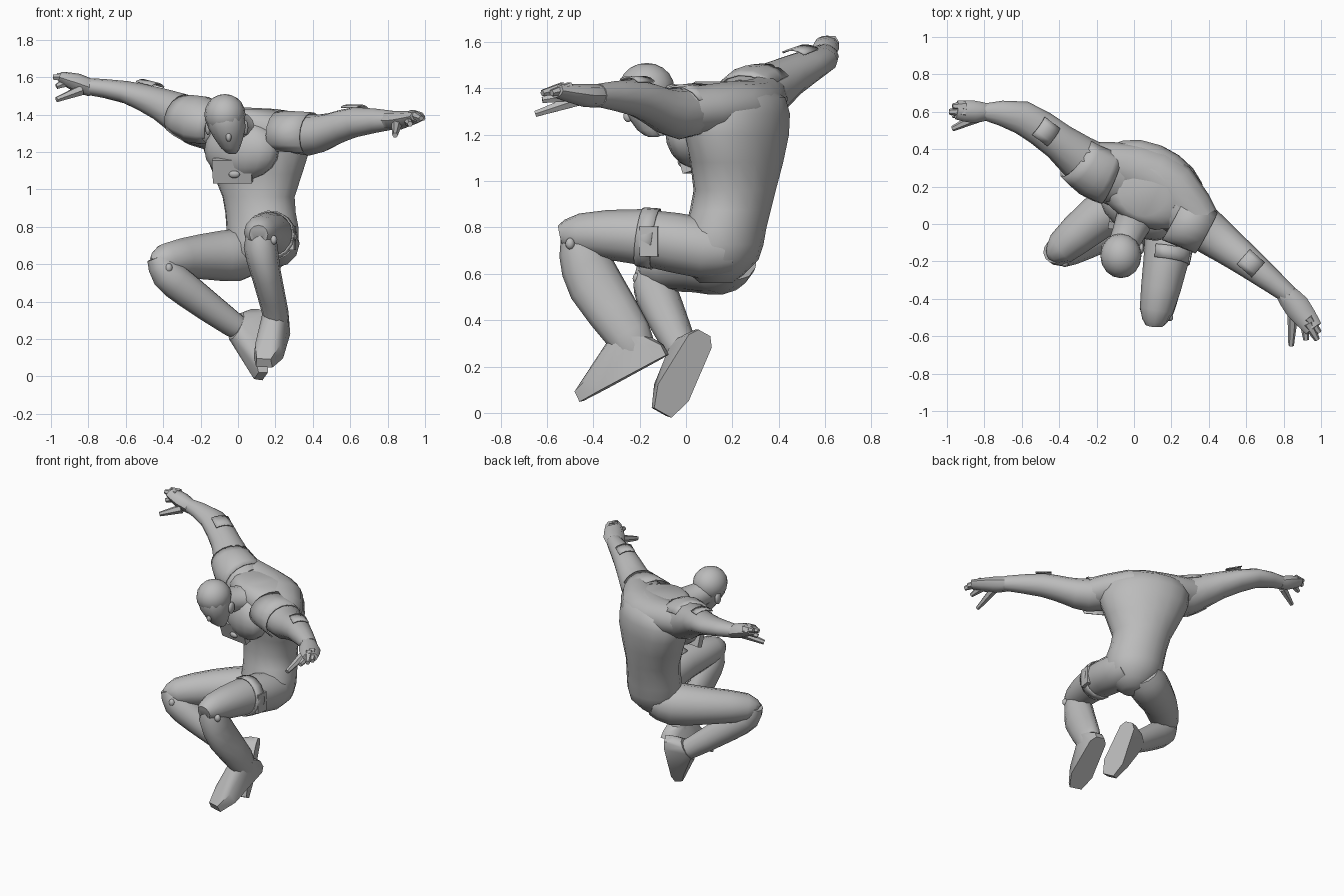
import bpy, bmesh
from math import sin, cos, radians, tau
from mathutils import Vector, Matrix

cube = bpy.data.objects.get("Cube")
if cube:
    bpy.data.objects.remove(cube, do_unlink=True)

grey = bpy.data.materials.new("plain grey")
grey.use_nodes = True
COLOUR = (.5, .5, .5, 1)
grey.diffuse_color = COLOUR
grey.node_tree.nodes["Principled BSDF"].inputs["Base Color"].default_value = COLOUR

UP = Vector((0, 0, 1))
FRONT = Vector((0, -1, 0))
FORWARD = Vector((-.5, -.9, 0)).normalized()   # the way the chest points
SIDE = FORWARD.cross(UP) * -1                  # the figure's own left


def finish(name, bm, angle=45, thickness=0):
    """Turn a bmesh into a shaded grey object, thickened if it is an open shell."""
    bmesh.ops.recalc_face_normals(bm, faces=bm.faces)
    mesh = bpy.data.meshes.new(name)
    bm.to_mesh(mesh)
    bm.free()
    part = bpy.data.objects.new(name, mesh)
    bpy.context.collection.objects.link(part)
    mesh.materials.append(grey)
    if thickness:
        solidify = part.modifiers.new("cloth", "SOLIDIFY")
        solidify.thickness = thickness
        solidify.offset = 0
    bpy.ops.object.select_all(action="DESELECT")
    part.select_set(True)
    bpy.context.view_layer.objects.active = part
    bpy.ops.object.shade_smooth_by_angle(angle=radians(angle))


def flowing(stations):
    """Add a smoothly interpolated station midway between each given pair."""
    full = [Vector(s if len(s) == 5 else (*s, s[-1])) for s in stations]
    result = [full[0]]
    for i in range(len(full) - 1):
        before, start, end = full[max(i - 1, 0)], full[i], full[i + 1]
        after = full[min(i + 2, len(full) - 1)]
        middle = (start + end) / 2 + (start + end - before - after) / 16
        result += [middle, end]
    return result


def loft(name, stations, ref=UP, sides=12, flat=False, arc=None):
    """Skin rings (x, y, z, width, height) along a path; arc leaves an open shell."""
    bm = bmesh.new()
    stations = flowing(stations)
    points = [s.to_3d() if len(s) == 3 else Vector(s[:3]) for s in stations]
    start, end = arc or (0, 360)
    rings = []
    for i, station in enumerate(stations):
        along = points[min(i + 1, len(points) - 1)] - points[max(i - 1, 0)]
        along = UP if flat else along.normalized()
        tall = (ref - along * ref.dot(along)).normalized() * station[4]
        wide = along.cross(tall).normalized() * station[3]
        ring = []
        for k in range(sides + 1 if arc else sides):
            turn = radians(start + (end - start) * k / sides)
            ring.append(bm.verts.new(points[i] + wide * cos(turn) + tall * sin(turn)))
        rings.append(ring)
    for ring, following in zip(rings, rings[1:]):
        for k in range(sides):
            j = (k + 1) % len(ring)
            bm.faces.new((ring[k], ring[j], following[j], following[k]))
    if not arc:
        bm.faces.new(rings[0])
        bm.faces.new(rings[-1])
    finish(name, bm, thickness=.008 if arc else 0)


def place(name, bm, centre, size, axes, angle):
    bmesh.ops.scale(bm, vec=size, verts=bm.verts)
    bmesh.ops.transform(bm, matrix=axes, verts=bm.verts)
    bmesh.ops.translate(bm, vec=centre, verts=bm.verts)
    finish(name, bm, angle)


def ball(name, centre, size, axes=Matrix()):
    bm = bmesh.new()
    bmesh.ops.create_uvsphere(bm, u_segments=16, v_segments=10, radius=1)
    place(name, bm, centre, size, axes, angle=45)


def box(name, centre, size, axes):
    bm = bmesh.new()
    bmesh.ops.create_cube(bm, size=1)
    place(name, bm, centre, size, axes, angle=30)


def boot(name, heel, toe, ankle, shin_direction, radius=.07):
    """Convex boot with a flat sole, closed over an ankle ring."""
    heel, toe, ankle = Vector(heel), Vector(toe), Vector(ankle)
    along = (toe - heel).normalized()
    across = along.cross(ankle - heel).normalized()
    lift = across.cross(along)
    bm = bmesh.new()
    # sole outline: fraction of the length, half width, upper height
    for fraction, width, height in ((0, .03, .05), (.1, .06, .07), (.75, .08, .08), (1, .045, .05)):
        base = heel.lerp(toe, fraction)
        for edge in (across * width, across * -width):
            bm.verts.new(base + edge)
            bm.verts.new(base + edge * .85 + lift * height)
    axis = Vector(shin_direction).normalized()
    deep = (along - axis * along.dot(axis)).normalized()
    wide = axis.cross(deep)
    for k in range(10):
        turn = tau * k / 10
        bm.verts.new(ankle + (deep * 1.25 * cos(turn) + wide * sin(turn)) * radius)
    hull = bmesh.ops.convex_hull(bm, input=bm.verts)
    inner = {v for v in hull["geom_interior"] if isinstance(v, bmesh.types.BMVert)}
    bmesh.ops.delete(bm, geom=list(inner), context="VERTS")
    finish(name, bm, angle=38)


# Body turned toward its own right
loft("torso", [
    (.13, .13, .56, .07), (.13, .14, .66, .18, .17), (.13, .17, .8, .2, .17),
    (.11, .21, .96, .2, .17), (.1, .22, 1.2, .3, .2), (.07, .2, 1.36, .29, .21),
    (.05, .17, 1.43, .13)], ref=FORWARD, sides=18, flat=True)
loft("upper_back", [(-.25, .34, 1.37, .1), (0, .29, 1.33, .14, .11),
                    (.2, .19, 1.32, .15, .11), (.38, -.02, 1.3, .1)])

chest_axes = Matrix((SIDE, -FORWARD, UP)).transposed().to_4x4()
ball("chest", (.02, .06, 1.21), (.22, .12, .16), chest_axes)
tilt = Matrix.Rotation(radians(-8), 4, "Z") @ Matrix.Rotation(radians(18), 4, "X")
box("chest_plate", (-.03, 0, 1.1), (.21, .04, .13), tilt)
ball("chest_button", (-.02, -.02, 1.08), (.03, .015, .02), tilt)

# Head and neck
loft("neck", [(.06, .14, 1.34, .15, .09), (0, .02, 1.33, .1, .08), (-.06, -.12, 1.35, .08)])
ball("cranium", (-.07, -.17, 1.4), (.11, .12, .11))
loft("face", [(-.07, -.17, 1.41, .1, .11), (-.06, -.17, 1.33, .1, .11),
              (-.04, -.15, 1.22, .05, .06), (-.03, -.14, 1.19, .02)], ref=FRONT, flat=True)
ball("nose", (-.05, -.25, 1.28), (.015, .02, .025))
for name, x in (("left_ear", .04), ("right_ear", -.16)):
    ball(name, (x, -.13, 1.33), (.015, .03, .04))

# Arms
loft("left_arm", [(.2, .1, 1.32, .13, .1), (.38, -.03, 1.29, .12, .11), (.5, -.12, 1.32, .1, .09),
                  (.63, -.22, 1.36, .08), (.83, -.38, 1.37, .05)])
loft("right_arm", [(-.08, .24, 1.32, .15, .12), (-.22, .3, 1.36, .14, .13),
                   (-.4, .44, 1.45, .1, .09), (-.6, .57, 1.52, .09, .06), (-.8, .6, 1.55, .045)])

# Hands with spread fingers
loft("left_hand", [(.8, -.36, 1.37, .05), (.87, -.44, 1.37, .07, .05),
                   (.96, -.56, 1.39, .05, .03)], sides=8)
loft("right_hand", [(-.78, .6, 1.54, .045), (-.86, .6, 1.57, .06, .05),
                    (-.95, .61, 1.6, .05, .03)], sides=8)
fingers = (
    ("left_thumb", (.85, -.47, 1.35), (.84, -.65, 1.29)),
    ("left_index_finger", (.91, -.5, 1.37), (.92, -.62, 1.35)),
    ("left_middle_finger", (.93, -.53, 1.4), (.98, -.62, 1.38)),
    ("left_outer_finger", (.93, -.5, 1.4), (.99, -.58, 1.38)),
    ("right_thumb", (-.84, .57, 1.53), (-.97, .51, 1.48)),
    ("right_index_finger", (-.9, .6, 1.58), (-.97, .58, 1.55)),
    ("right_middle_finger", (-.9, .6, 1.6), (-.99, .6, 1.6)),
    ("right_outer_finger", (-.9, .63, 1.6), (-.97, .63, 1.61)))
for name, knuckle, tip in fingers:
    loft(name, [(*knuckle, .03), (*tip, .015)], sides=6)

# Loose shoulder covers and elbow patches
loft("left_shoulder_cover", [(.22, .05, 1.3, .15, .12), (.39, -.04, 1.29, .13, .12)],
     sides=9, arc=(-50, 150))
loft("right_shoulder_cover", [(-.12, .25, 1.34, .15, .12), (-.21, .29, 1.36, .15, .14),
                              (-.31, .36, 1.4, .13, .11)], sides=9, arc=(30, 230))
loft("left_elbow_patch", [(.58, -.18, 1.36, .09), (.66, -.25, 1.36, .09)], sides=4, arc=(60, 130))
loft("right_elbow_patch", [(-.45, .47, 1.48, .1, .09), (-.53, .53, 1.51, .1, .08)],
     sides=4, arc=(50, 120))

# Legs, drawn up and bent
loft("left_thigh", [(.2, .2, .7, .1), (.2, .08, .71, .13), (.17, -.2, .76, .12),
                    (.12, -.46, .77, .09), (.11, -.54, .76, .05)])
loft("left_shin", [(.12, -.47, .8, .06), (.12, -.45, .7, .09, .1), (.15, -.39, .55, .08, .12),
                   (.2, -.25, .34, .07, .1), (.2, -.23, .28, .07, .09)], ref=FRONT)
boot("left_boot", (.23, -.08, .25), (.14, -.45, .05), (.2, -.24, .33), UP)

loft("right_thigh", [(.1, .21, .68, .11), (0, .15, .65, .14), (-.2, .03, .64, .12),
                     (-.39, -.13, .62, .09), (-.45, -.16, .6, .04)])
loft("right_shin", [(-.43, -.15, .64, .06), (-.38, -.14, .55, .09), (-.26, -.1, .45, .09),
                    (-.03, -.02, .28, .07), (.03, 0, .25, .06)])
boot("right_boot", (.11, .08, .345), (.145, -.1, 0), (-.01, -.01, .27), (.5, .2, -.3))

# Thigh band, pouch and knee buckles
loft("left_thigh_band", [(.18, -.13, .75, .13), (.17, -.2, .76, .125)], sides=10, arc=(60, 300))
box("thigh_pouch", (.29, -.16, .74), (.03, .08, .13), Matrix.Rotation(radians(-8), 4, "Z"))
for name, centre in (("left_knee_buckle", (.19, -.5, .73)), ("right_knee_buckle", (-.37, -.21, .58))):
    ball(name, centre, (.02, .02, .025))
